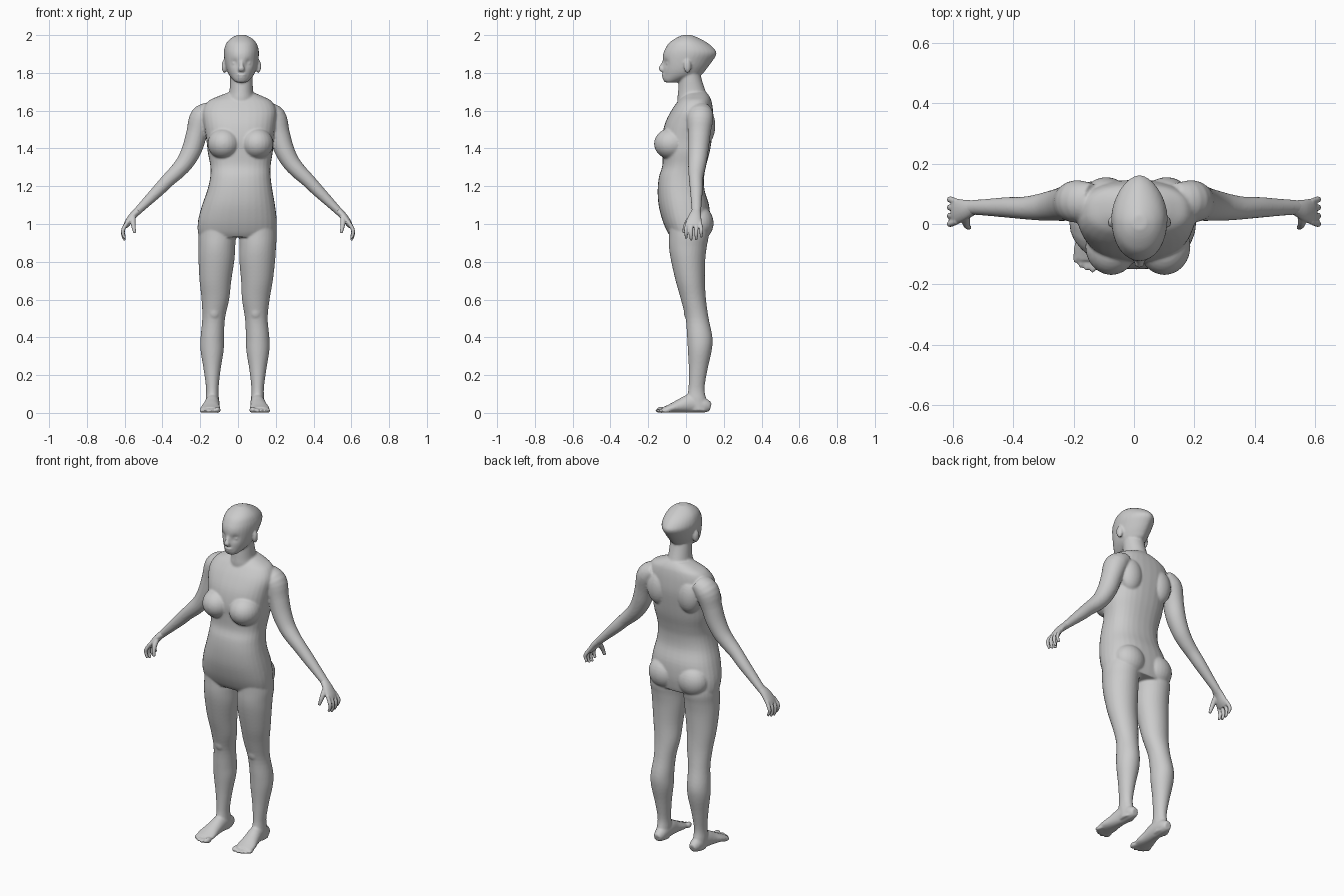
import bpy, bmesh, math
from mathutils import Vector, Matrix

SIDES = (-1, 1)
N = 32


def interpolate(rows, k=4):
    """Catmull-Rom through rows of numbers."""
    out = []
    for i in range(len(rows) - 1):
        p0, p1 = rows[max(i - 1, 0)], rows[i]
        p2, p3 = rows[i + 1], rows[min(i + 2, len(rows) - 1)]
        for j in range(k):
            t = j / k
            out.append([0.5 * (2 * b + (c - a) * t + (2 * a - 5 * b + 4 * c - d) * t * t
                               + (3 * b - a - 3 * c + d) * t ** 3)
                        for a, b, c, d in zip(p0, p1, p2, p3)])
    out.append(list(rows[-1]))
    return out


def skin(bm, rings):
    """Close a list of point rings into a solid."""
    vs = [[bm.verts.new(p) for p in r] for r in rings]
    n = len(vs[0])
    for a, b in zip(vs, vs[1:]):
        for i in range(n):
            bm.faces.new((a[i], a[(i + 1) % n], b[(i + 1) % n], b[i]))
    bm.faces.new(vs[0][::-1])
    bm.faces.new(vs[-1])
    return [v for r in vs for v in r]


def power(v, p):
    return math.copysign(abs(v) ** p, v)


def stack(bm, rows, front=1.0, back=1.0):
    """Horizontal sections: z, centre x, half width, front y, back y."""
    rings = []
    for z, cx, hw, yf, yb in interpolate(rows):
        ring = []
        for i in range(N):
            c, s = math.cos(math.tau * i / N), math.sin(math.tau * i / N)
            p = back if s > 0 else front
            ring.append((cx + hw * power(c, p),
                         (yf + yb) / 2 + (yb - yf) / 2 * power(s, p), z))
        rings.append(ring)
    return skin(bm, rings)


def tube(bm, pts, side, s=1, n=20):
    """Sections along a path: x, y, z, radius along side, other radius."""
    rows = interpolate([(s * p[0], *p[1:]) for p in pts])
    rings = []
    for i, r in enumerate(rows):
        t = Vector(rows[min(i + 1, len(rows) - 1)][:3]) - Vector(rows[max(i - 1, 0)][:3])
        t.normalize()
        a = Vector(side)
        a = (a - t * a.dot(t)).normalized()
        b = t.cross(a)
        rings.append([Vector(r[:3]) + a * r[3] * math.cos(math.tau * j / n)
                      + b * r[4] * math.sin(math.tau * j / n) for j in range(n)])
    skin(bm, rings)


def ball(bm, centre, radii, rot=0):
    m = (Matrix.Translation(centre) @ Matrix.Rotation(rot, 4, 'Z')
         @ Matrix.Diagonal((*radii, 1)))
    bmesh.ops.create_uvsphere(bm, u_segments=24, v_segments=16, radius=1, matrix=m)


def fuse(bm, name, voxel, smooth):
    """Merge overlapping solids into one smooth skin."""
    bmesh.ops.recalc_face_normals(bm, faces=bm.faces)
    me = bpy.data.meshes.new(name)
    bm.to_mesh(me)
    bm.free()
    ob = bpy.data.objects.new(name, me)
    bpy.context.collection.objects.link(ob)
    r = ob.modifiers.new("fuse", 'REMESH')
    r.mode = 'VOXEL'
    r.voxel_size = voxel
    r.use_smooth_shade = True
    m = ob.modifiers.new("soften", 'SMOOTH')
    m.factor = 0.5
    m.iterations = smooth


bm = bmesh.new()

# Torso
stack(bm, [(.93, -.005, .198, -.08, .115), (.96, -.005, .208, -.10, .122),
           (1.02, -.003, .208, -.125, .128), (1.10, .003, .193, -.145, .122),
           (1.18, .01, .172, -.15, .098), (1.25, .013, .16, -.143, .096),
           (1.31, .013, .16, -.125, .107), (1.38, .012, .172, -.125, .125),
           (1.45, .01, .178, -.128, .137), (1.53, .008, .19, -.112, .146),
           (1.60, .008, .195, -.078, .143), (1.65, .01, .168, -.043, .135),
           (1.675, .013, .12, -.02, .125), (1.695, .015, .07, 0, .11)], .85, .85)

# Neck
stack(bm, [(1.58, .012, .09, -.04, .12), (1.66, .015, .075, -.045, .122),
           (1.70, .017, .063, -.042, .105), (1.76, .018, .06, -.038, .085),
           (1.82, .018, .06, -.04, .07)])

# Head, with eye sockets pressed in
CX = .018
head = stack(bm, [(1.75, CX, .03, -.112, -.05), (1.765, CX, .046, -.121, .01),
                  (1.79, CX, .066, -.121, .08), (1.82, CX, .079, -.121, .108),
                  (1.86, CX, .088, -.123, .138), (1.90, CX, .093, -.121, .162),
                  (1.93, CX, .09, -.109, .148), (1.96, CX, .078, -.088, .112),
                  (1.985, CX, .053, -.052, .066), (2.0, CX, .022, -.018, .03)], .95, 1.15)
for s in SIDES:
    eye = Vector((CX + s * .036, -.108, 1.852))
    for v in head:
        v.co.y += .014 * math.exp(-((v.co - eye).length / .019) ** 2)
    ball(bm, (CX + s * .036, -.093, 1.85), (.015, .013, .010))
    ball(bm, (CX + s * .09, .008, 1.835), (.014, .02, .036), s * .3)

# Nose and lips
tube(bm, [(CX, -.112, 1.868, .009, .009), (CX, -.126, 1.838, .011, .011),
          (CX, -.132, 1.822, .017, .013), (CX, -.122, 1.81, .015, .008)], (1, 0, 0))
ball(bm, (CX, -.118, 1.789), (.025, .011, .007))
ball(bm, (CX, -.117, 1.777), (.021, .010, .007))

for s in SIDES:
    # Bust, shoulder blade and buttock
    ball(bm, (.013 + s * .088, -.075, 1.425), (.086, .094, .083))
    ball(bm, (.008 + s * .10, .10, 1.52), (.07, .055, .10))
    ball(bm, (-.003 + s * .095, .07, 1.005), (.092, .076, .09))

    # Leg
    leg = [(1.05, .11, .08, -.09, .10), (.95, .108, .098, -.09, .12),
           (.88, .108, .097, -.09, .11), (.81, .108, .095, -.08, .102),
           (.70, .11, .084, -.055, .10), (.60, .107, .073, -.027, .106),
           (.50, .113, .06, -.002, .12), (.40, .12, .062, .006, .14),
           (.33, .121, .061, .01, .136), (.23, .121, .045, .015, .114),
           (.13, .12, .033, .013, .098), (.07, .12, .035, .005, .108),
           (.01, .12, .034, .02, .12)]
    shift = lambda z: -.016 * min(1, max(0, (1 - z) / .5))
    stack(bm, [(z, s * x + shift(z), *r) for z, x, *r in leg])
    ball(bm, (s * .11 - .016, .022, .535), (.036, .034, .05))

    # Foot and toes (the pair stands slightly to the left of centre)
    dx = -.016 * s
    tube(bm, [(.116 + dx, .13, .03, .02, .022), (.117 + dx, .10, .038, .033, .038),
              (.119 + dx, .03, .05, .038, .05), (.125 + dx, -.03, .037, .044, .037),
              (.13 + dx, -.08, .024, .053, .024), (.132 + dx, -.118, .016, .05, .015)],
         (1, 0, 0), s)
    for i in range(5):
        r = .016 if i == 0 else .0115
        x = (.092, .117, .138, .157, .174)[i]
        y = (-.132, -.136, -.130, -.119, -.104)[i]
        ball(bm, (s * (x + dx), y, r), (r, .027, r), s * .2)

    # Arm
    tube(bm, [(.14, .075, 1.605, .06, .045), (.19, .075, 1.565, .07, .064),
              (.218, .07, 1.48, .06, .056), (.242, .065, 1.40, .055, .053),
              (.278, .06, 1.33, .049, .047), (.32, .055, 1.28, .043, .042),
              (.367, .053, 1.235, .037, .037), (.42, .055, 1.18, .034, .033),
              (.475, .055, 1.125, .029, .027), (.53, .055, 1.07, .025, .021),
              (.555, .05, 1.045, .025, .019)], (0, 1, 0), s, 28)
fuse(bm, "body", .006, 4)

# Hands: palm, four curled fingers and a thumb
for s, name in zip(SIDES, ("hand_right", "hand_left")):
    bm = bmesh.new()
    tube(bm, [(.53, .055, 1.07, .024, .02), (.56, .047, 1.04, .034, .019),
              (.585, .042, 1.005, .042, .017), (.598, .042, .985, .038, .012)], (0, 1, 0), s)
    for y, drop in ((.073, .012), (.052, 0), (.03, -.004), (.009, .006)):
        spread = (y - .042) * .25
        tube(bm, [(.585, y, 1.01, .010, .010), (.606, y + spread, .975, .0105, .0105),
                  (.609, y + spread, .945 + drop, .0095, .0095),
                  (.599, y + spread, .918 + drop, .007, .007)], (0, 1, 0), s, 12)
    tube(bm, [(.555, .035, 1.045, .015, .015), (.556, .008, 1.01, .014, .014),
              (.552, -.006, .98, .011, .011), (.546, -.012, .952, .008, .008)],
         (0, 1, 0), s, 12)
    fuse(bm, name, .004, 2)
